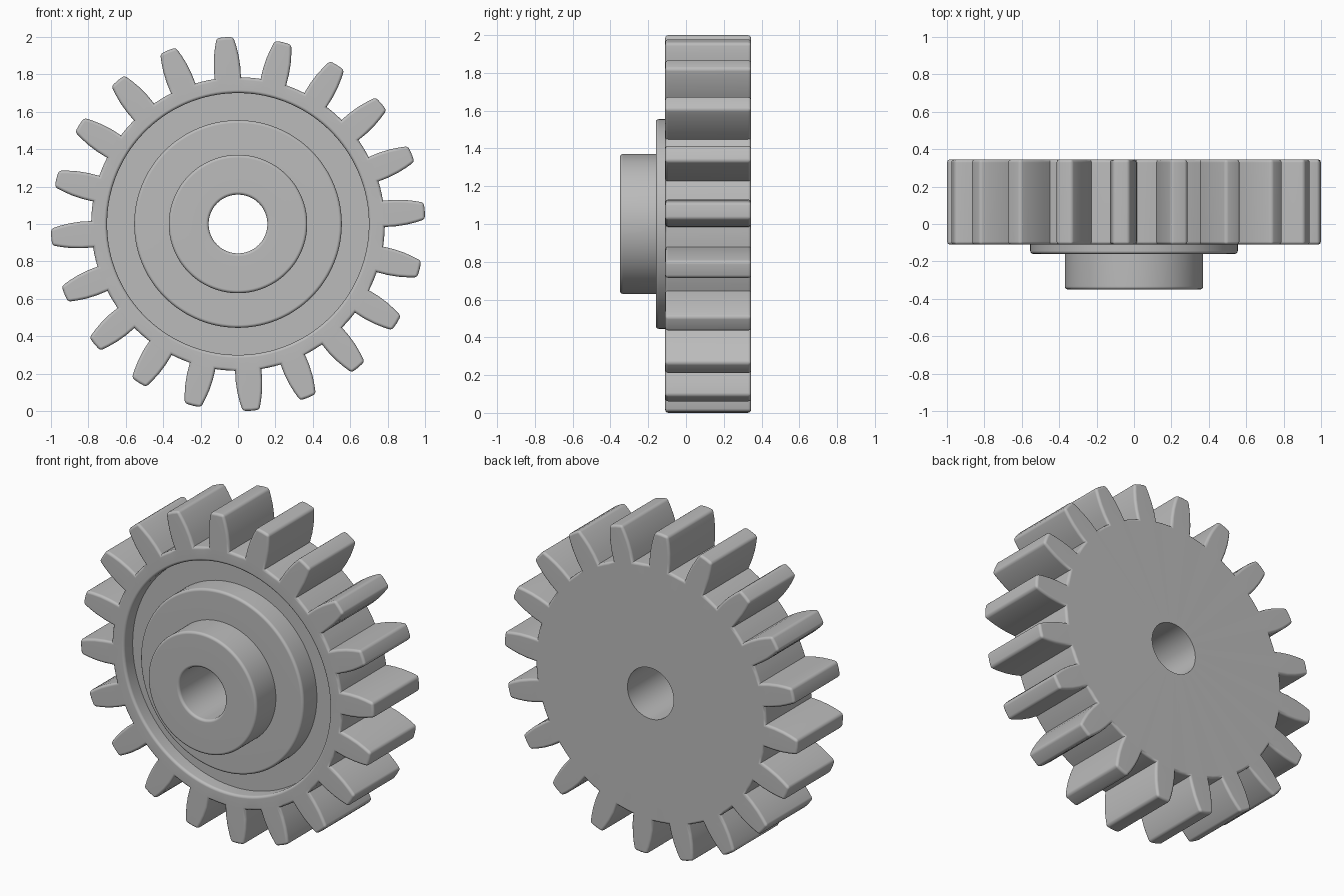
import bpy, bmesh, math
from math import pi, sin, cos, radians

if "Cube" in bpy.data.objects:
    bpy.data.objects.remove(bpy.data.objects["Cube"])

TEETH, STEPS = 20, 7            # ring points per tooth pitch
N = TEETH * STEPS
PHASE = radians(4)              # direction of the first tooth
FRONT, BACK, ROOT = -0.11, 0.345, 0.785
CENTRE = 1.0

steel = bpy.data.materials.new("steel grey")
steel.use_nodes = True
grey = (0.5, 0.5, 0.5, 1)
steel.diffuse_color = grey
steel.node_tree.nodes["Principled BSDF"].inputs["Base Color"].default_value = grey

bm = bmesh.new()


def ring(r, y):
    return [bm.verts.new((r * cos(PHASE + 2 * pi * i / N), y,
                          CENTRE + r * sin(PHASE + 2 * pi * i / N))) for i in range(N)]


def strip(a, b, indices=range(N)):
    for i in indices:
        j = (i + 1) % N
        bm.faces.new((a[i], a[j], b[j], b[i]))


# turned body: rim, recess, boss, hub, bore, back face
profile = [(ROOT, FRONT), (0.70, FRONT), (0.70, -0.025), (0.555, -0.025), (0.555, -0.16),
           (0.37, -0.16), (0.37, -0.35), (0.157, -0.35), (0.157, BACK), (ROOT, BACK)]
rings = [ring(r, y) for r, y in profile]
for a, b in zip(rings, rings[1:]):
    strip(a, b)
root_front, root_back = rings[0], rings[-1]

# teeth: (distance from axis, half width) along one curved flank
flank = [(0.84, 0.071), (0.90, 0.066), (0.95, 0.057), (0.999, 0.045)]
outline = [(d, -w) for d, w in flank] + [(1.001, 0)] + [(d, w) for d, w in reversed(flank)]
for t in range(TEETH):
    angle = PHASE + 2 * pi * t / TEETH
    c, s = cos(angle), sin(angle)
    mid = t * STEPS
    base = [(mid + k) % N for k in range(-2, 3)]
    sides = []
    for root, y in ((root_front, FRONT), (root_back, BACK)):
        edge = [bm.verts.new((d * c - w * s, y, CENTRE + d * s + w * c)) for d, w in outline]
        sides.append([root[base[0]]] + edge + [root[base[-1]]])
        bm.faces.new(sides[-1] + [root[i] for i in reversed(base[1:-1])])
    f, b = sides
    for i in range(len(f) - 1):
        bm.faces.new((f[i], f[i + 1], b[i + 1], b[i]))
    # valley floor between this tooth and the next
    strip(root_front, root_back, [(mid + k) % N for k in range(2, STEPS - 2)])

bmesh.ops.recalc_face_normals(bm, faces=bm.faces)

# round the outward corners, leaving the back end of the bore crisp
bore_back = set(rings[-2])
corners = [e for e in bm.edges if len(e.link_faces) == 2 and e.is_convex
           and e.calc_face_angle() > 0.7 and not bore_back.issuperset(e.verts)]
bmesh.ops.bevel(bm, geom=corners, offset=0.016, segments=3, profile=0.5,
                affect='EDGES', clamp_overlap=True)

mesh = bpy.data.meshes.new("gear_wheel")
bm.to_mesh(mesh)
bm.free()
mesh.materials.append(steel)
gear = bpy.data.objects.new("gear_wheel", mesh)
bpy.context.collection.objects.link(gear)
bpy.ops.object.select_all(action='DESELECT')
gear.select_set(True)
bpy.context.view_layer.objects.active = gear
bpy.ops.object.shade_smooth_by_angle(angle=radians(35))
weighted = gear.modifiers.new("flat_face_shading", 'WEIGHTED_NORMAL')
weighted.keep_sharp = True
